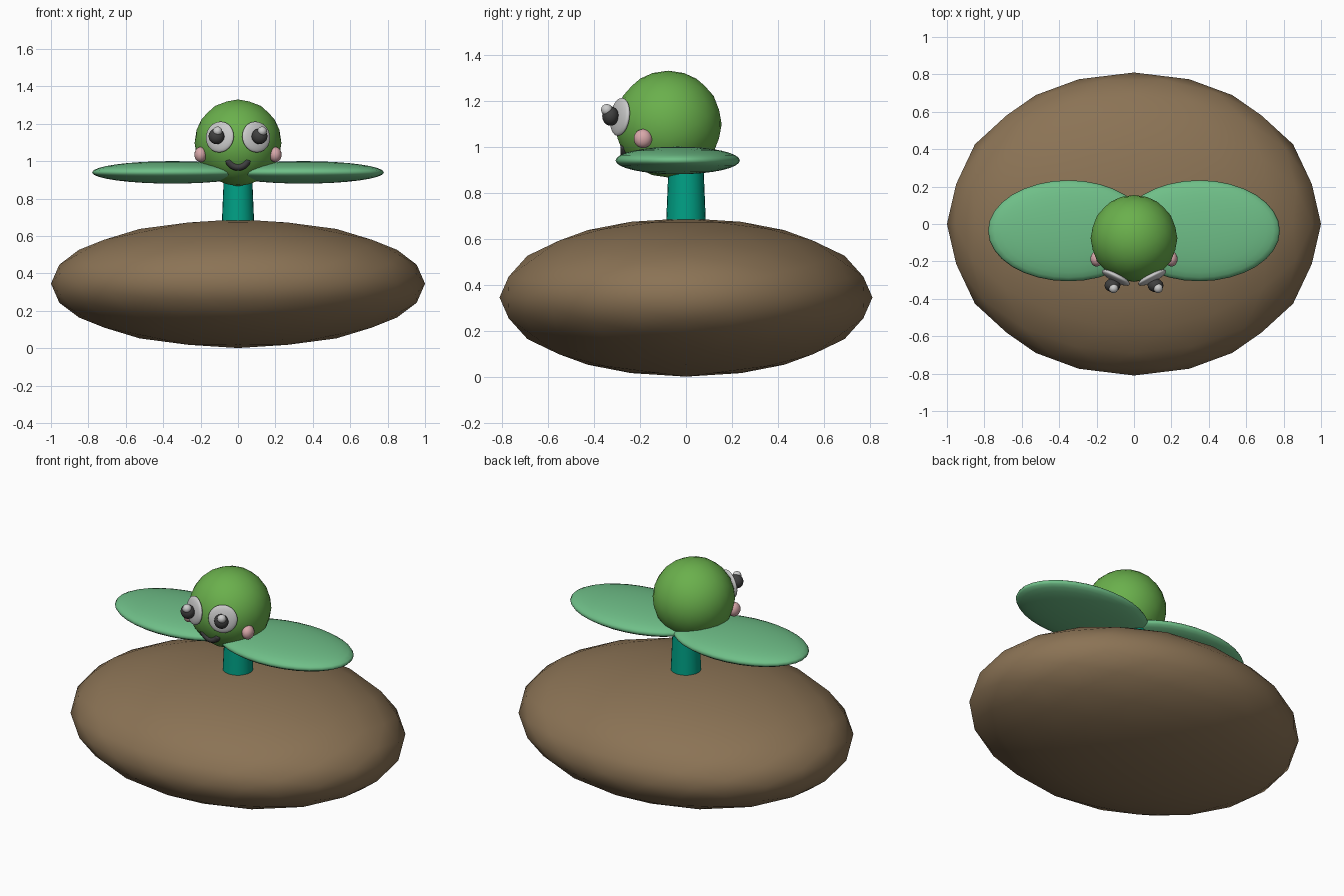
import bpy, bmesh, math
from mathutils import Matrix, Euler

if "Cube" in bpy.data.objects:
    bpy.data.objects.remove(bpy.data.objects["Cube"])


def material(name, hex_rgb):
    def lin(c):
        return c / 12.92 if c <= 0.04045 else ((c + 0.055) / 1.055) ** 2.4
    m = bpy.data.materials.new(name)
    m.diffuse_color = [lin(int(hex_rgb[i:i + 2], 16) / 255) for i in (0, 2, 4)] + [1]
    m.use_nodes = True
    m.node_tree.nodes["Principled BSDF"].inputs["Base Color"].default_value = m.diffuse_color
    return m


SOIL = material("soil", "8B7355")
STEM = material("stem_green", "00A085")
LEAF = material("leaf_green", "6FBF88")
HEAD = material("head_green", "6AB04C")
WHITE = material("eye_white", "E8E8E8")
BLACK = material("dark", "404040")
PINK = material("cheek_pink", "D8A8AA")


def finish(name, bm, mat):
    mesh = bpy.data.meshes.new(name)
    bm.to_mesh(mesh)
    bm.free()
    mesh.materials.append(mat)
    for p in mesh.polygons:
        p.use_smooth = True
    ob = bpy.data.objects.new(name, mesh)
    bpy.context.collection.objects.link(ob)
    return ob


# Turns the icosphere so its edge midpoints lie on the axes
ICO_TURN = Matrix.Rotation(math.pi / 2, 4, 'Z') @ Matrix.Rotation(math.radians(-31.717), 4, 'Y')


def ball(name, mat, loc, size, rot=(0, 0, 0), ico=0):
    bm = bmesh.new()
    if ico:
        bmesh.ops.create_icosphere(bm, subdivisions=ico, radius=1, matrix=ICO_TURN)
    else:
        bmesh.ops.create_uvsphere(bm, u_segments=32, v_segments=16, radius=1)
    bmesh.ops.transform(bm, verts=bm.verts, matrix=Matrix.Diagonal((*size, 1)))
    ob = finish(name, bm, mat)
    ob.location = loc
    ob.rotation_euler = Euler([math.radians(a) for a in rot])
    return ob


# Soil mound and head
ball("soil_mound", SOIL, (0, 0, 0.345), (1, 0.81, 0.344), ico=3)
ball("head", HEAD, (0, -0.077, 1.098), (0.232, 0.232, 0.232), ico=3)

# Tapered stem
bm = bmesh.new()
bmesh.ops.create_cone(bm, cap_ends=True, segments=24, radius1=0.09, radius2=0.075, depth=0.36)
stem = finish("stem", bm, STEM)
stem.location = (0, 0, 0.76)
bpy.context.view_layer.objects.active = stem
stem.select_set(True)
bpy.ops.object.shade_smooth_by_angle()

# Paired parts: leaves, eyes, pupils, glints, cheeks
for s, side in ((-1, "left"), (1, "right")):
    ball(side + "_leaf", LEAF, (s * 0.35, -0.036, 0.94), (0.43, 0.27, 0.06))
    ball(side + "_eye", WHITE, (s * 0.097, -0.287, 1.129), (0.083, 0.022, 0.083), (-7, 0, s * 27))
    ball(side + "_pupil", BLACK, (s * 0.115, -0.328, 1.133), (0.042, 0.036, 0.042))
    ball(side + "_eye_glint", WHITE, (s * 0.119 + 0.01, -0.344, 1.16), (0.025, 0.025, 0.025))
    ball(side + "_cheek", PINK, (s * 0.2, -0.187, 1.035), (0.033, 0.04, 0.041))

# Smile: swept arc
bm = bmesh.new()
rings = []
for i in range(13):
    a = math.radians(-162 + 144 * i / 12)
    ring = []
    for j in range(8):
        t = math.tau * j / 8
        r = 0.055 + 0.019 * math.cos(t)
        ring.append(bm.verts.new((r * math.cos(a), 0.019 * math.sin(t), r * math.sin(a))))
    rings.append(ring)
for p, q in zip(rings, rings[1:]):
    for j in range(8):
        bm.faces.new((p[j], p[(j + 1) % 8], q[(j + 1) % 8], q[j]))
bm.faces.new(rings[0])
bm.faces.new(rings[-1])
bmesh.ops.recalc_face_normals(bm, faces=bm.faces)
finish("smile", bm, BLACK).location = (0, -0.266, 1.023)
